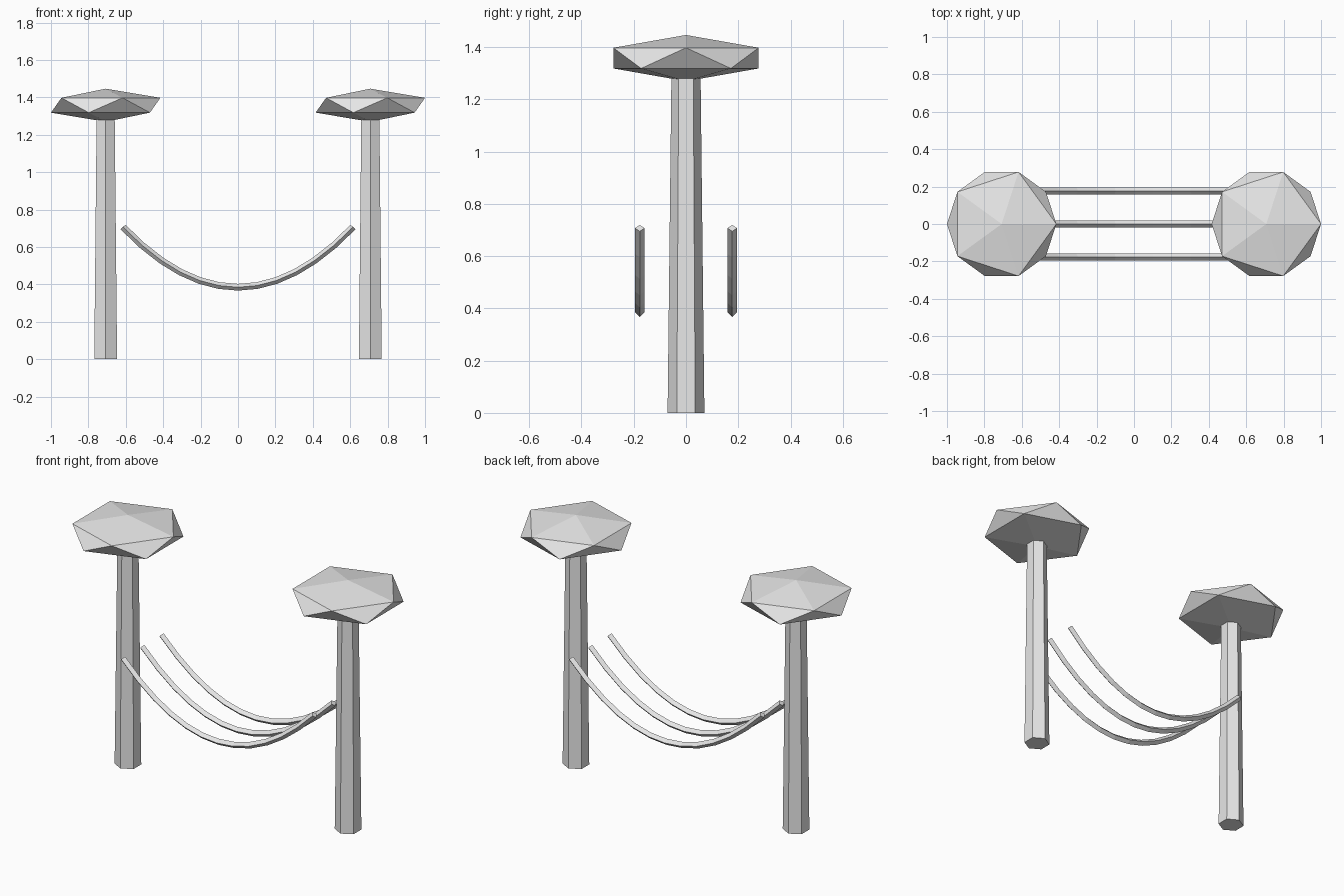
import bpy, bmesh
from math import sin, cos, pi
from mathutils import Vector, Matrix

cube = bpy.data.objects.get("Cube")
if cube:
    bpy.data.objects.remove(cube, do_unlink=True)

GREY = (0.8, 0.8, 0.8, 1)
grey = bpy.data.materials.new("plain_grey")
grey.use_nodes = True
grey.diffuse_color = GREY
grey.node_tree.nodes["Principled BSDF"].inputs["Base Color"].default_value = GREY

POST_X = 0.7075
ROPE_HALF, ROPE_LOW, ROPE_SAG = 0.615, 0.385, 0.322
ROPE_RADIUS, SEGMENTS = 0.018, 12


def finish(name, bm, location):
    bmesh.ops.recalc_face_normals(bm, faces=bm.faces)
    mesh = bpy.data.meshes.new(name)
    bm.to_mesh(mesh)
    bm.free()
    mesh.materials.append(grey)
    obj = bpy.data.objects.new(name, mesh)
    obj.location = location
    bpy.context.collection.objects.link(obj)


def post(name, x):
    # Tapered six-sided trunk, its top hidden in the crown
    height = 1.32
    bm = bmesh.new()
    bmesh.ops.create_cone(bm, cap_ends=True, segments=6, radius1=0.0705,
                          radius2=0.0555, depth=height)
    finish(name, bm, (x, 0, height / 2))


def crown(name, x):
    # Flattened twenty-sided ball
    bm = bmesh.new()
    bmesh.ops.create_icosphere(bm, subdivisions=1, radius=1,
                               matrix=Matrix.Diagonal((0.327, 0.327, 0.0885, 1)))
    finish(name, bm, (x, 0, 1.358))


def rope(name, y):
    # Hanging parabola swept with a diamond section square to the path
    bm = bmesh.new()
    rings = []
    for i in range(SEGMENTS + 1):
        t = 2 * i / SEGMENTS - 1
        centre = Vector((t * ROPE_HALF, 0, ROPE_LOW + ROPE_SAG * t * t))
        normal = Vector((-2 * ROPE_SAG * t / ROPE_HALF, 0, 1)).normalized()
        side = Vector((0, 1, 0))
        rings.append([bm.verts.new(centre + ROPE_RADIUS * (normal * cos(a) + side * sin(a)))
                      for a in (k * pi / 2 for k in range(4))])
    for a, b in zip(rings, rings[1:]):
        for k in range(4):
            n = (k + 1) % 4
            bm.faces.new((a[k], a[n], b[n], b[k]))
    bm.faces.new(rings[0])
    bm.faces.new(rings[-1])
    finish(name, bm, (0, y, 0))


for side, x in (("right", -POST_X), ("left", POST_X)):
    post(side + "_post", x)
    crown(side + "_crown", x)

for place, y in (("front", -0.177), ("middle", 0), ("back", 0.177)):
    rope(place + "_rope", y)
